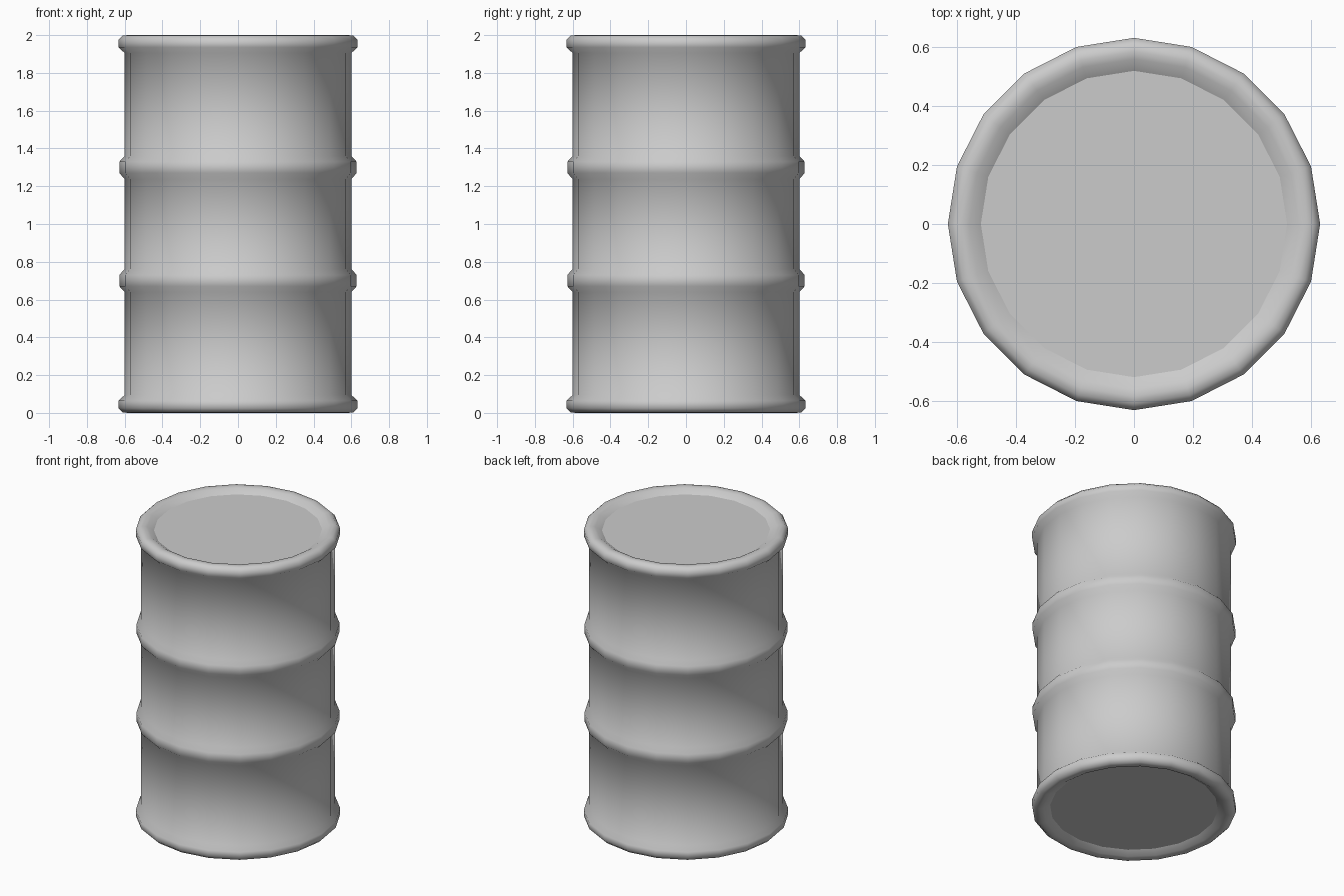
import bpy, bmesh, math

if "Cube" in bpy.data.objects:
    bpy.data.objects.remove(bpy.data.objects["Cube"])

SIDES = 20

# Upper half of the profile (radius, z), from lid edge down to the upper rib
upper = [(0.52, 1.97), (0.56, 1.995), (0.585, 2.0), (0.61, 1.997), (0.632, 1.975),
         (0.632, 1.935), (0.60, 1.905), (0.60, 1.36), (0.628, 1.33),
         (0.628, 1.27), (0.60, 1.237)]
# Lower half mirrors the upper half about z = 1
profile = upper + [(r, 2 - z) for r, z in reversed(upper)]

bm = bmesh.new()


def ring(r, z):
    step = math.tau / SIDES
    return [bm.verts.new((r * math.cos(i * step), r * math.sin(i * step), z))
            for i in range(SIDES)]


# Lathed shell with rims and ribs
rings = [ring(r, z) for r, z in profile]
for a, b in zip(rings, rings[1:]):
    for i in range(SIDES):
        j = (i + 1) % SIDES
        bm.faces.new((a[i], b[i], b[j], a[j])).smooth = True

# Flat recessed lid and base, with crisp borders
for cap in (rings[0], rings[-1][::-1]):
    face = bm.faces.new(cap)
    face.smooth = False
    for e in face.edges:
        e.smooth = False

bm.normal_update()
mesh = bpy.data.meshes.new("drum_body")
bm.to_mesh(mesh)
bm.free()
bpy.context.collection.objects.link(bpy.data.objects.new("drum_body", mesh))
